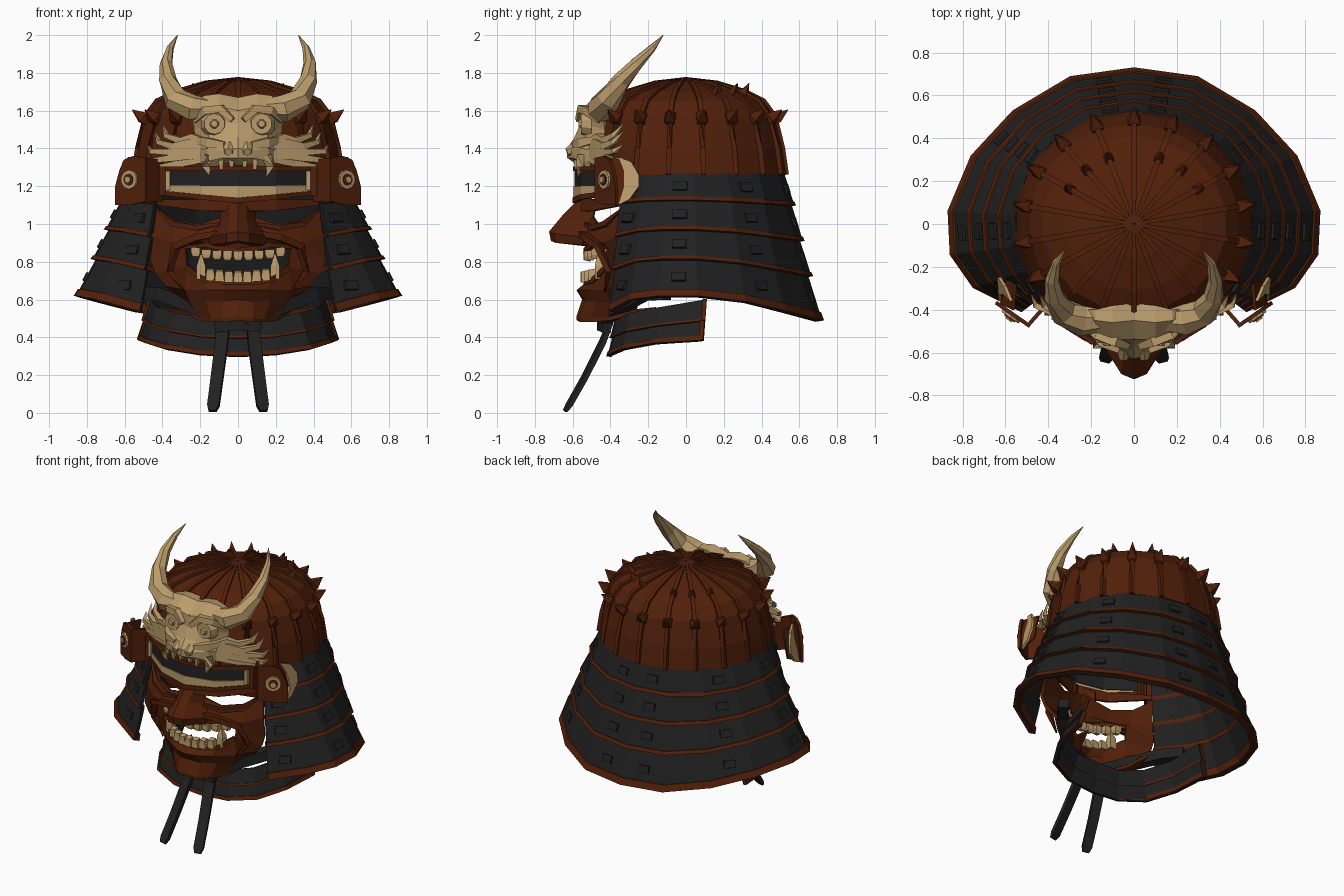
import bpy, bmesh, math
from mathutils import Vector

cube = bpy.data.objects.get("Cube")
if cube:
    bpy.data.objects.remove(cube)


def material(name, rgb):
    m = bpy.data.materials.new(name)
    m.use_nodes = True
    m.diffuse_color = (*rgb, 1)
    m.node_tree.nodes["Principled BSDF"].inputs["Base Color"].default_value = (*rgb, 1)
    return m


RED = material("lacquer red brown", (.085, .0145, .003))
DARK = material("charcoal", (.015, .015, .015))
BONE = material("bone", (.50, .335, .15))


def make(name, verts, faces, mat, thick=0):
    """Mesh from points and faces, thickened when it is a sheet."""
    bm = bmesh.new()
    vs = [bm.verts.new(v) for v in verts]
    for f in faces:
        bm.faces.new([vs[i] for i in f])
    bmesh.ops.recalc_face_normals(bm, faces=bm.faces[:])
    if thick:
        bmesh.ops.solidify(bm, geom=bm.faces[:], thickness=thick)
        bmesh.ops.recalc_face_normals(bm, faces=bm.faces[:])
    me = bpy.data.meshes.new(name)
    bm.to_mesh(me)
    bm.free()
    me.materials.append(mat)
    ob = bpy.data.objects.new(name, me)
    bpy.context.collection.objects.link(ob)


def ring(half):
    """Mirror a half row of points that starts on the centre line."""
    half = [Vector(p) for p in half]
    return [Vector((-p.x, p.y, p.z)) for p in reversed(half[1:])] + half


def loft(name, rows, mat, thick=.02, hole=lambda r, c: False):
    n = len(rows[0])
    mid = n // 2
    faces = []
    for r in range(len(rows) - 1):
        for c in range(n - 1):
            col = c - mid if c >= mid else mid - 1 - c
            if not hole(r, col):
                a = r * n + c
                faces.append((a, a + 1, a + n + 1, a + n))
    make(name, [p for row in rows for p in row], faces, mat, thick)


def tube(name, path, radii, mat, sides=4, aspect=1.0):
    """Tapered faceted tube along a path; aspect squashes it."""
    path = [Vector(p) for p in path]
    verts, faces = [], []
    for i, p in enumerate(path):
        t = (path[min(i + 1, len(path) - 1)] - path[max(i - 1, 0)]).normalized()
        ref = Vector((0, 0, 1)) if abs(t.z) < .95 else Vector((0, 1, 0))
        side = t.cross(ref).normalized()
        up = side.cross(t)
        for k in range(sides):
            a = math.tau * (k + .5) / sides
            verts.append(p + radii[i] * (side * math.cos(a) + up * math.sin(a) * aspect))
    for i in range(len(path) - 1):
        for k in range(sides):
            a, b = i * sides + k, i * sides + (k + 1) % sides
            faces.append((a, b, b + sides, a + sides))
    faces.append(range(sides))
    faces.append(range(len(verts) - sides, len(verts)))
    make(name, verts, faces, mat)


def pair(name, path, radii, mat, **kw):
    for label, s in (("left", 1), ("right", -1)):
        tube(label + "_" + name, [(s * x, y, z) for x, y, z in path], radii, mat, **kw)


def guard(name, top, bottom, cuts, trim, knots=(), ends=()):
    """Overlapping flared plates with red edging and raised lacing knots."""
    top, bottom = ring(top), ring(bottom)
    mid = len(top) // 2

    def level(t, flare):
        pts = [a.lerp(b, t) for a, b in zip(top, bottom)]
        return [Vector((p.x * flare, p.y * flare, p.z)) for p in pts]

    for i, (t0, t1) in enumerate(zip(cuts, cuts[1:])):
        up, low = level(t0, .99), level(t1, 1.015)
        loft(f"{name}_plate_{i + 1}", [up, low], DARK)
        edge = t1 - trim * (2 if t1 == 1 else 1)
        wrap = [level(edge, 1.022), level(t1, 1.03), level(t1 + .01, .965), level(edge, .965), level(edge, 1.022)]
        loft(f"{name}_edging_{i + 1}", wrap, RED, 0)
        for e in ends:
            tube(f"{name}_end_edging_{i + 1}", [up[e], low[e]], [.016, .016], RED)
        for k in knots:
            for c in (mid + k, mid - 1 - k):
                p = (up[c] + up[c + 1] + low[c] + low[c + 1]) / 4
                n = (up[c + 1] - up[c]).cross(low[c] - up[c]).normalized()
                n *= 1 if n.x * p.x + n.y * p.y > 0 else -1
                tube(f"{name}_knot", [p - n * .01, p + n * .013], [.056, .052], DARK, aspect=.65)


# Helmet bowl with ribs and studs
PROFILE = [(.53, 1.26), (.51, 1.4), (.468, 1.57), (.41, 1.65), (.31, 1.7), (.16, 1.745), (.002, 1.77)]
RIBS = 18


def around(r, z, k):
    a = math.tau * k / RIBS + math.pi / 2
    return Vector((r * 1.055 * math.cos(a), r * math.sin(a), z))


loft("helmet_bowl", [[around(r, z, k) for k in range(RIBS + 1)] for r, z in PROFILE], RED, .012)
for k in range(RIBS):
    tube("bowl_rib", [around(r + .002, z + .002, k) for r, z in PROFILE], [.018] * 6 + [.008], RED)
    tube("bowl_stud", [around(.46, 1.54, k), around(.485, 1.565, k), around(.54, 1.605, k)], [.03, .042, .002], RED)
    if min(k, RIBS - k) in (1, 2, 3):
        tube("upper_stud", [around(.32, 1.68, k), around(.355, 1.745, k)], [.035, .002], RED)

# Neck guard and throat guard
guard("neck_guard",
      [(0, .525, 1.27), (.21, .49, 1.27), (.39, .385, 1.27), (.51, .22, 1.27),
       (.56, .04, 1.27), (.55, -.1, 1.27), (.5, -.22, 1.27), (.43, -.34, 1.27)],
      [(0, .71, .49), (.29, .67, .5), (.55, .515, .54), (.74, .31, .59),
       (.845, .06, .62), (.835, -.14, .62), (.73, -.29, .6), (.51, -.4, .54)],
      [0, .22, .46, .7, 1], .028, knots=(0, 2, 4, 6))
guard("throat_guard",
      [(0, -.38, .5), (.17, -.37, .5), (.33, -.3, .53), (.43, -.14, .56), (.47, .1, .6)],
      [(0, -.41, .3), (.2, -.4, .31), (.38, -.33, .34), (.48, -.16, .37), (.515, .08, .385)],
      [0, .52, 1], .06, ends=(0, -1))

# Face mask with open eyes and mouth
MASK = [
    [(0, -.52, 1.06), (.08, -.5, 1.04), (.2, -.47, 1.0), (.33, -.41, 1.02), (.43, -.33, 1.09)],
    [(0, -.55, .94), (.09, -.54, .93), (.2, -.52, .92), (.34, -.44, .9), (.45, -.36, .94)],
    [(0, -.53, .86), (.08, -.52, .87), (.17, -.49, .89), (.28, -.42, .88), (.465, -.37, .81)],
    [(0, -.53, .69), (.08, -.52, .69), (.17, -.49, .7), (.27, -.42, .77), (.44, -.36, .74)],
    [(0, -.58, .65), (.07, -.57, .65), (.16, -.51, .65), (.28, -.42, .65), (.38, -.33, .67)],
    [(0, -.55, .6), (.08, -.53, .59), (.17, -.48, .59), (.25, -.4, .58), (.31, -.28, .61)],
    [(0, -.58, .51), (.08, -.56, .5), (.14, -.5, .5), (.21, -.4, .51), (.27, -.26, .55)],
]
loft("face_mask", [ring(r) for r in MASK], RED, .02, hole=lambda r, c: r == 2 and c < 3)
loft("mask_chin_base", [ring(MASK[6]), ring([(x * .9, y + .1, z + .01) for x, y, z in MASK[6]])], RED)
loft("mask_nose", [ring(r) for r in (
    [(0, -.57, 1.13), (.05, -.53, 1.13), (.09, -.48, 1.1)],
    [(0, -.65, 1.05), (.045, -.62, 1.03), (.1, -.5, 1.0)],
    [(0, -.725, .96), (.06, -.7, .95), (.16, -.54, .93)],
    [(0, -.715, .91), (.06, -.69, .9), (.14, -.55, .89)],
    [(0, -.56, .9), (.05, -.55, .89), (.1, -.51, .88)])], RED, .015)
loft("mask_brow", [ring([(0, -.57, 1.15), (.2, -.49, 1.13), (.43, -.34, 1.13)]),
                   ring([(0, -.58, 1.07), (.2, -.5, 1.07), (.43, -.34, 1.1)])], RED)
pair("cheek_fold", [(.1, -.56, .95), (.22, -.53, .93), (.33, -.46, .88), (.36, -.41, .75), (.28, -.43, .64)],
     [.02, .026, .026, .022, .005], RED)
pair("eye_fold", [(.1, -.53, 1.0), (.22, -.5, .98), (.34, -.43, 1.0), (.43, -.34, 1.08)],
     [.012, .02, .02, .006], RED)
for label, row in (("upper", MASK[2]), ("lower", MASK[3])):
    tube(label + "_lip", ring(row[:4]), [.018] * 7, RED)

# Mask teeth follow the mouth curve, with lower tusks at the corners
for i in range(-4, 5):
    x = i * .056
    y = -.52 + 1.5 * x * x
    z = .855 + .4 * x * x
    tube("upper_tooth", [(x, y, z), (x, y, z - .03), (x, y - .005, z - .05)], [.034, .034, .024], BONE)
    x = i * .049
    tusk = abs(i) == 4
    z = .69 + .5 * x * x
    tall = .12 if tusk else .05
    tube("lower_tooth", [(x, y - .015, z), (x, y - .015, z + tall * .6), (x, y - .02, z + .01 + tall)],
         [.033, .032, .006 if tusk else .026], BONE)

# Brow visor: dark field, bone band, red edging
VISOR = [(0, -.59), (.2, -.55), (.38, -.42)]


def visor_row(side, centre, grow=1.0):
    return ring([(x * grow, y * grow, z) for (x, y), z in zip(VISOR, (centre, (side + centre) / 2, side))])


loft("visor_field", [visor_row(1.29, 1.29), visor_row(1.18, 1.18)], DARK)
loft("visor_top_edging", [visor_row(1.305, 1.305, 1.015), visor_row(1.28, 1.28, 1.015)], RED)
loft("visor_bone_band", [visor_row(1.205, 1.2, 1.01), visor_row(1.175, 1.14, 1.01)], BONE)
loft("visor_edging", [visor_row(1.175, 1.14, 1.02), visor_row(1.15, 1.11, 1.02)], RED)
pair("visor_end", [(.372, -.435, 1.28), (.372, -.435, 1.18)], [.018, .018], BONE)
pair("visor_side_edging", [(.4, -.41, 1.305), (.4, -.41, 1.15)], [.025, .025], RED)

# Turned-back side flaps with a bone crescent and rosette
for label, s in (("left", 1), ("right", -1)):
    def on_flap(u, z, out=0.0):
        return Vector((s * (.48 + .82 * u + .57 * out), -.47 + .57 * u - .82 * out, z))

    make(label + "_flap", [on_flap(u, z) for u, z in (
        (0, 1.12), (.1, 1.1), (.195, 1.1), (.195, 1.2), (.17, 1.28), (.14, 1.34), (.08, 1.36), (0, 1.35))],
        [range(8)], RED, .018)
    make(label + "_flap_crescent", [(s * x, y, z) for x, y, z in (
        (.632, -.36, 1.1), (.635, -.3, 1.13), (.64, -.25, 1.2), (.635, -.25, 1.26), (.61, -.29, 1.33),
        (.58, -.36, 1.355), (.61, -.33, 1.28), (.635, -.33, 1.2))], [range(8)], BONE, .015)
    make(label + "_flap_backing", [(s * x, y, z) for x, y, z in (
        (.625, -.37, 1.1), (.62, -.375, 1.2), (.6, -.385, 1.28), (.57, -.4, 1.35),
        (.56, -.28, 1.33), (.59, -.26, 1.25), (.6, -.27, 1.15))], [range(7)], RED, .012)
    make(label + "_flap_return", [on_flap(0, 1.12), on_flap(0, 1.35), (s * .4, -.38, 1.34), (s * .4, -.38, 1.12)],
         [range(4)], RED, .018)
    for part, r, out, mat in (("_rosette", .056, .03, BONE), ("_rosette_inset", .034, .036, RED),
                              ("_rosette_stud", .02, .044, BONE)):
        tube(label + part, [on_flap(.1, 1.235, 0), on_flap(.1, 1.235, out)], [r, r * .9], mat, sides=10)

# Crest: horned bone face
loft("crest_face", [ring(r) for r in (
    [(0, -.37, 1.66), (.1, -.38, 1.68), (.18, -.4, 1.67), (.25, -.4, 1.63)],
    [(0, -.45, 1.67), (.1, -.46, 1.69), (.18, -.45, 1.68), (.25, -.42, 1.62)],
    [(0, -.54, 1.6), (.1, -.54, 1.62), (.18, -.52, 1.6), (.25, -.44, 1.57)],
    [(0, -.56, 1.53), (.1, -.53, 1.54), (.17, -.51, 1.52), (.23, -.43, 1.5)],
    [(0, -.59, 1.46), (.07, -.57, 1.45), (.15, -.54, 1.44), (.22, -.44, 1.43)],
    [(0, -.63, 1.4), (.07, -.61, 1.39), (.16, -.56, 1.4), (.26, -.43, 1.39)],
    [(0, -.63, 1.35), (.08, -.6, 1.35), (.17, -.55, 1.33), (.24, -.43, 1.34)],
    [(0, -.57, 1.31), (.08, -.56, 1.32), (.17, -.52, 1.28), (.21, -.42, 1.31)])], BONE)
pair("crest_horn", [(.13, -.45, 1.61), (.24, -.45, 1.61), (.33, -.41, 1.66), (.372, -.34, 1.76),
                    (.38, -.26, 1.85), (.36, -.18, 1.93), (.32, -.12, 2.0)],
     [.05, .075, .066, .048, .034, .02, .002], BONE, sides=7)
pair("crest_eye_socket", [(.125, -.5, 1.53), (.125, -.555, 1.53)], [.075, .055], BONE, sides=10)
pair("crest_eye", [(.125, -.545, 1.53), (.125, -.57, 1.53)], [.03, .018], BONE, sides=8)
pair("crest_brow", [(.03, -.57, 1.55), (.09, -.55, 1.61), (.17, -.52, 1.6), (.23, -.46, 1.54)],
     [.02, .03, .03, .01], BONE)
pair("crest_cheek", [(.07, -.59, 1.42), (.15, -.55, 1.43), (.23, -.46, 1.45)], [.02, .035, .02], BONE)
pair("crest_nostril", [(.045, -.58, 1.4), (.05, -.63, 1.38)], [.04, .022], BONE, sides=6)
pair("crest_fang", [(.15, -.55, 1.36), (.17, -.56, 1.3), (.15, -.575, 1.25)], [.03, .03, .002], BONE)
for x in (.035, .09):
    pair("crest_tooth", [(x, -.58, 1.34), (x, -.58, 1.29)], [.022, .01], BONE)

# Flame-like whiskers curling back from the crest
for root, bend, tip in ((1.43, (.3, 1.44), (.4, 1.53)), (1.42, (.34, 1.41), (.44, 1.49)),
                        (1.4, (.34, 1.38), (.48, 1.42)), (1.37, (.34, 1.35), (.48, 1.35)),
                        (1.35, (.3, 1.32), (.44, 1.31))):
    pair("crest_whisker", [(.18, -.49, root), ((.18 + bend[0]) / 2, -.46, bend[1] + .015),
                           (bend[0], -.43, bend[1]), (tip[0] - .02, -.38, (bend[1] + tip[1]) / 2 - .015),
                           (tip[0], -.33, tip[1])],
         [.035, .033, .026, .018, .002], BONE)

# Chin cords, knot and hanging ends
pair("chin_cord", [(.5, -.1, .63), (.4, -.23, .63), (.2, -.38, .55), (.03, -.44, .48)],
     [.045, .05, .048, .04], DARK)
tube("cord_knot", [(-.12, -.42, .45), (0, -.44, .47), (.12, -.42, .45)], [.035, .045, .035], DARK)
pair("hanging_cord", [(.08, -.4, .48), (.085, -.44, .38), (.11, -.535, .19), (.13, -.62, .04), (.135, -.64, .01)],
     [.045, .048, .046, .045, .03], DARK, aspect=.4)
